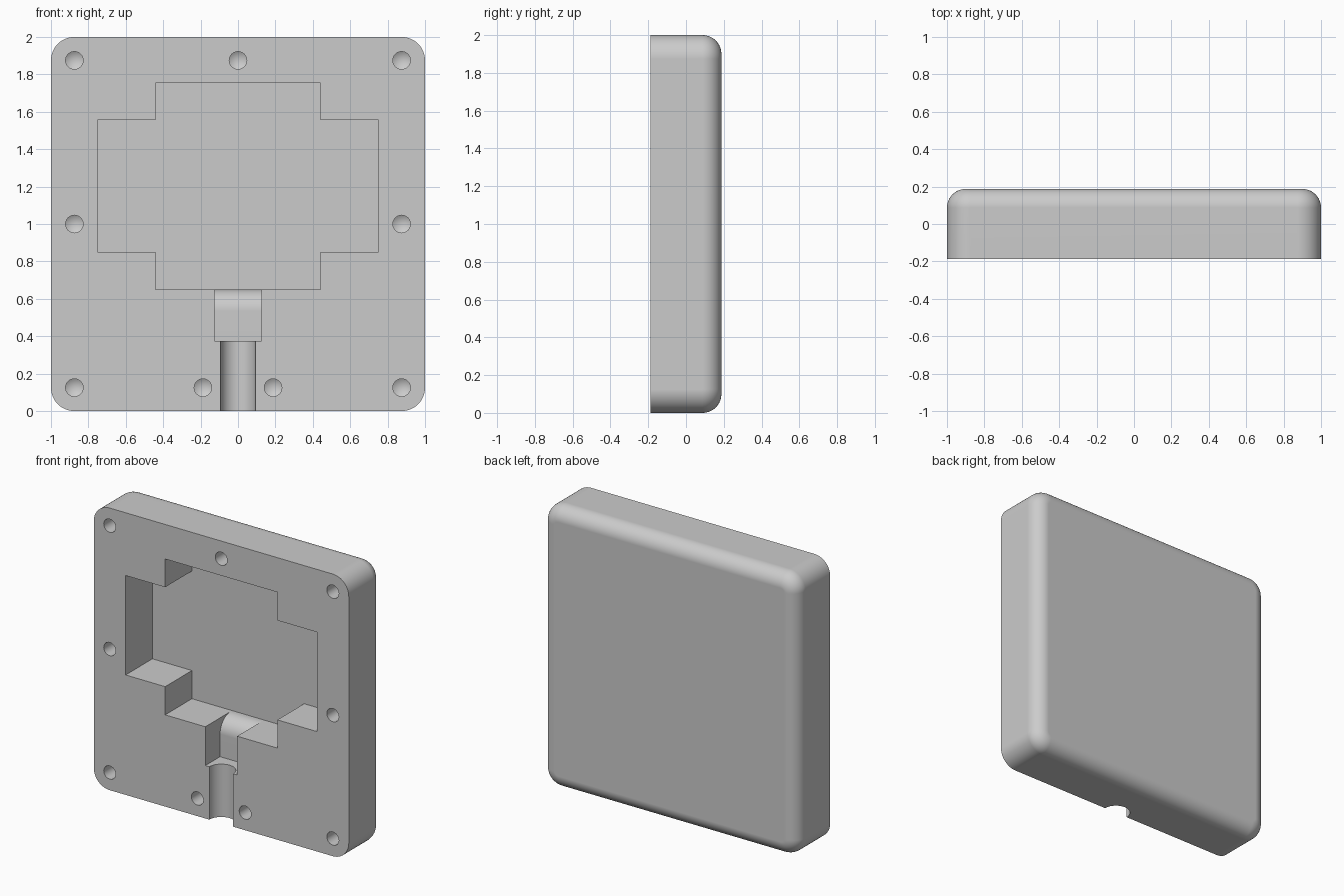
import bpy, bmesh, math
from mathutils import Vector

old = bpy.data.objects.get("Cube")
if old:
    bpy.data.objects.remove(old, do_unlink=True)

FRONT, BACK = -0.1875, 0.1875

grey = bpy.data.materials.new("light grey plastic")
grey.use_nodes = True
grey.diffuse_color = (0.6, 0.6, 0.6, 1)
grey.node_tree.nodes["Principled BSDF"].inputs["Base Color"].default_value = (0.6, 0.6, 0.6, 1)


def make_object(name, bm):
    bmesh.ops.recalc_face_normals(bm, faces=bm.faces[:])
    mesh = bpy.data.meshes.new(name)
    bm.to_mesh(mesh)
    bm.free()
    mesh.materials.append(grey)
    obj = bpy.data.objects.new(name, mesh)
    bpy.context.collection.objects.link(obj)
    return obj


def prism(points, direction):
    """Extrude a closed 3D profile along a direction."""
    bm = bmesh.new()
    face = bm.faces.new([bm.verts.new(p) for p in points])
    out = bmesh.ops.extrude_face_region(bm, geom=[face], use_keep_orig=True)["geom"]
    moved = [g for g in out if isinstance(g, bmesh.types.BMVert)]
    bmesh.ops.translate(bm, verts=moved, vec=Vector(direction))
    cap = [g for g in out if isinstance(g, bmesh.types.BMFace)][0]
    return bm, cap


def circle(radius, count):
    return [(radius * math.cos(i * math.tau / count), radius * math.sin(i * math.tau / count))
            for i in range(count)]


# Housing: rounded corners, then a rounded rim around the back
bm, _ = prism([(-1, FRONT, 0), (1, FRONT, 0), (1, FRONT, 2), (-1, FRONT, 2)],
              (0, BACK - FRONT, 0))
corners = [e for e in bm.edges if abs(e.verts[0].co.y - e.verts[1].co.y) > 0.1]
bmesh.ops.bevel(bm, geom=corners, offset=0.125, segments=12, profile=0.5, affect='EDGES')
rim = [e for e in bm.edges if all(v.co.y > BACK - 0.001 for v in e.verts)]
bmesh.ops.bevel(bm, geom=rim, offset=0.1, segments=10, profile=0.5, affect='EDGES')
housing = make_object("housing", bm)

cutters = []
START = FRONT - 0.1

# Cross-shaped pocket
half = [(0.44, 0.65), (0.44, 0.85), (0.75, 0.85), (0.75, 1.555), (0.44, 1.555), (0.44, 1.755)]
outline = half + [(-x, z) for x, z in reversed(half)]
bm, _ = prism([(x, START, z) for x, z in outline], (0, 0.4, 0))
cutters.append(make_object("pocket_cutter", bm))

# Cable clamp slot with a floor that curves down into the pocket
floor, bend = FRONT + 0.165, 0.115
arc = [(floor + bend * (1 - math.cos(a)), 0.65 - bend + bend * math.sin(a))
       for a in (i * math.pi / 24 for i in range(13))]
side = [(START, 0.375), (floor, 0.375)] + arc + [(floor + bend, 0.7), (START, 0.7)]
bm, _ = prism([(-0.125, y, z) for y, z in side], (0.25, 0, 0))
cutters.append(make_object("clamp_slot_cutter", bm))

# Half-round cable channel to the bottom edge
bm, _ = prism([(x, FRONT + y, -0.1) for x, y in circle(0.094, 48)], (0, 0, 0.55))
cutters.append(make_object("cable_channel_cutter", bm))

# Blind screw holes with drilled, pointed ends
holes = [(0, 1.875)]
for s in (-1, 1):
    holes += [(s * 0.875, z) for z in (0.125, 1, 1.875)] + [(s * 0.1875, 0.125)]
for x, z in holes:
    bm, cap = prism([(x + u, START, z + v) for u, v in circle(0.047, 24)], (0, 0.3, 0))
    tip = bmesh.ops.poke(bm, faces=[cap])["verts"]
    bmesh.ops.translate(bm, verts=tip, vec=Vector((0, 0.03, 0)))
    cutters.append(make_object("screw_hole_cutter", bm))

# Cut everything out of the housing
bpy.ops.object.select_all(action='DESELECT')
bpy.context.view_layer.objects.active = housing
housing.select_set(True)
for cutter in cutters:
    cutter.hide_render = True
    mod = housing.modifiers.new("cut", 'BOOLEAN')
    mod.operation = 'DIFFERENCE'
    mod.solver = 'EXACT'
    mod.object = cutter
    bpy.ops.object.modifier_apply(modifier=mod.name)
for cutter in cutters:
    bpy.data.objects.remove(cutter, do_unlink=True)

# Smooth curved walls, flat large faces
bpy.ops.object.shade_smooth_by_angle(angle=math.radians(25))
weighted = housing.modifiers.new("weighted_normals", 'WEIGHTED_NORMAL')
weighted.keep_sharp = True
